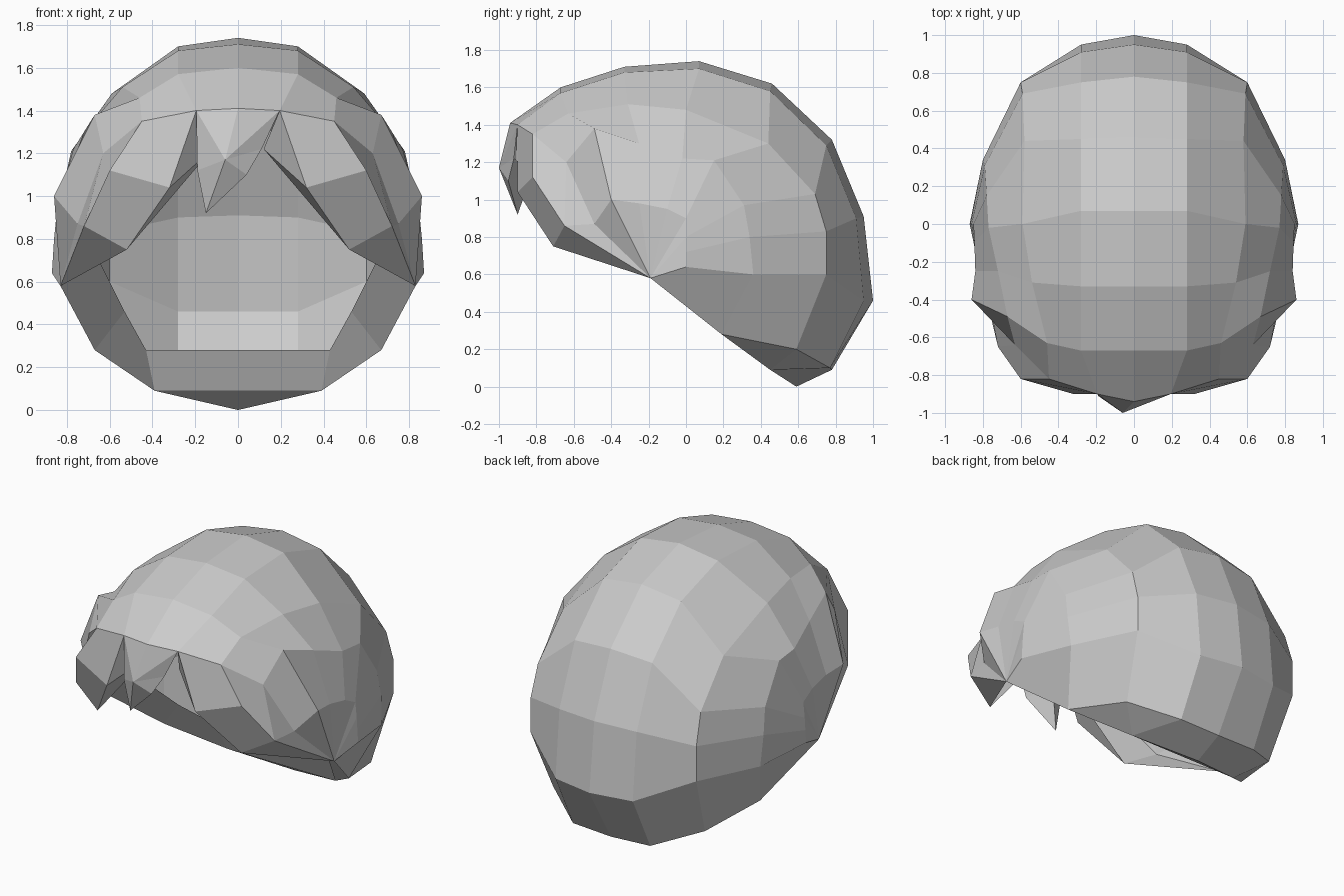
import bpy, bmesh
from mathutils import Vector

if "Cube" in bpy.data.objects:
    bpy.data.objects.remove(bpy.data.objects["Cube"])


def make_part(name, faces, mirror=True):
    """Flat-shaded part from point polygons, welded and optionally mirrored."""
    bm = bmesh.new()
    for f in faces:
        pts = list(dict.fromkeys(tuple(p) for p in f))
        if len(pts) > 2:
            bm.faces.new([bm.verts.new(p) for p in pts])
    bmesh.ops.remove_doubles(bm, verts=bm.verts, dist=0.001)
    if mirror:
        geo = bm.verts[:] + bm.edges[:] + bm.faces[:]
        bmesh.ops.mirror(bm, geom=geo, axis='X', merge_dist=0.001)
        bmesh.ops.remove_doubles(bm, verts=bm.verts, dist=0.001)
    bmesh.ops.recalc_face_normals(bm, faces=bm.faces)
    me = bpy.data.meshes.new(name)
    bm.to_mesh(me)
    bm.free()
    ob = bpy.data.objects.new(name, me)
    bpy.context.collection.objects.link(ob)
    return ob


def loft(profiles):
    """Quads between neighbouring profiles of equal length."""
    return [(a[i], a[i + 1], b[i + 1], b[i])
            for a, b in zip(profiles, profiles[1:]) for i in range(len(a) - 1)]


def column(xs, yz):
    """Front-to-back profile; xs is one value or one per point."""
    xs = xs if isinstance(xs, tuple) else (xs,) * len(yz)
    return [(x, y, z) for x, (y, z) in zip(xs, yz)]


# Front-to-back profiles of the cap, from the middle out to the ear
middle = column(0, [(-.94, 1.41), (-.67, 1.6), (-.33, 1.71), (.07, 1.74), (.46, 1.62),
                    (.78, 1.32), (.95, .91), (1, .46), (.78, .09)])
inner = column((.195,) + (.28,) * 8,
               [(-.9, 1.4), (-.67, 1.57), (-.33, 1.68), (.07, 1.7), (.45, 1.58),
                (.75, 1.29), (.91, .9), (.95, .46), (.77, .1)])
outer = column((.45, .46, .54, .59, .58, .59, .6, .6, .55),
               [(-.82, 1.35), (-.63, 1.46), (-.31, 1.51), (0, 1.48), (.44, 1.3),
                (.69, 1.03), (.75, .83), (.75, .6), (.59, .2)])
side = column((.63, .67, .72, .77, .78, .79, .8, .79, .67),
              [(-.64, 1.2), (-.49, 1.38), (-.25, 1.3), (-.02, 1.22), (.15, 1.21),
               (.31, .97), (.34, .8), (.36, .6), (.19, .28)])
ear = column((.75, .86, .84, .845, .85, .86, .865, .87, .83),
             [(-.49, .87), (-.4, 1), (-.25, .98), (-.1, .95), (0, .9),
              (0, .8), (0, .72), (0, .64), (-.19, .58)])
cap = loft([middle, inner, outer, side, ear])
cap += [(ear[i], ear[i + 1], ear[8]) for i in range(7)]

# Nape: the outer hem, then a band turned in around the neck opening
hem = [(0, .59, 0), (.39, .45, .09), side[8], ear[8]]
cap += [(middle[8], inner[8], hem[1], hem[0]),
        (inner[8], outer[8], hem[1]), (outer[8], side[8], hem[1])]
neck = [(0, .37, .28), (.43, .36, .28), (.53, .14, .46), (.66, -.12, .72)]
cap += [(hem[0], hem[1], (0, .45, .09)), ((0, .45, .09), hem[1], neck[1], neck[0])]
cap += loft([hem[1:], neck[1:]])
make_part("hair_cap", cap)

# Side fringe lock: front faces, inner edge and underside
tip, temple = (.52, -.71, .75), (.72, -.65, .86)
bend, edge = (.6, -.82, 1.12), (.32, -.9, 1.04)
notch = (.12, -.78, 1.22)
make_part("side_fringe", [
    (inner[0], outer[0], bend, edge),
    (edge, bend, temple, tip),
    (outer[0], side[0], temple, bend),
    (side[0], ear[0], temple),
    (temple, ear[0], ear[8]),
    (tip, temple, ear[8]),
    (inner[0], edge, notch),
    (notch, edge, tip),
])

# Middle fringe lock: off-centre pointed lock with a raised ridge
top_l, top_m, top_r = (-.195, -.9, 1.4), middle[0], inner[0]
ridge, left, right = (-.06, -1, 1.17), (-.19, -.91, 1.12), (.11, -.92, 1.22)
low, point = (.04, -.95, 1.1), (-.15, -.9, .92)
back = (-.06, -.82, 1.15)
make_part("middle_fringe", [
    (top_l, top_m, ridge), (top_m, top_r, ridge), (top_l, ridge, left),
    (top_r, right, ridge), (ridge, right, low), (ridge, low, point),
    (left, ridge, point), (left, point, back), (point, low, back),
    (low, right, back),
], mirror=False)
